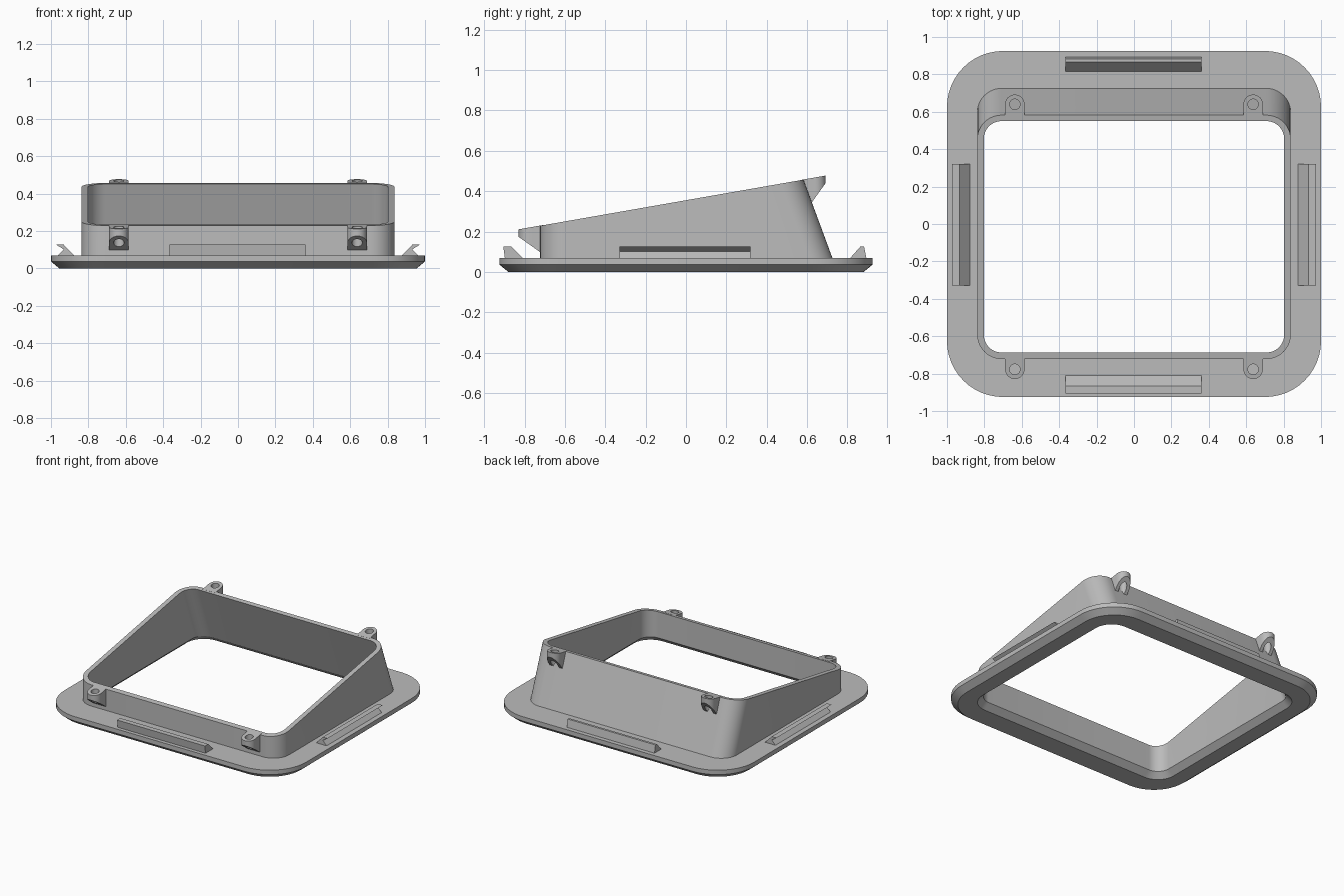
import bpy, bmesh, math
from mathutils import Vector

cube = bpy.data.objects.get("Cube")
if cube:
    bpy.data.objects.remove(cube, do_unlink=True)

GREY = bpy.data.materials.new("mid grey plastic")
GREY.use_nodes = True
COLOUR = (0.5, 0.5, 0.5, 1)
GREY.diffuse_color = COLOUR
GREY.node_tree.nodes["Principled BSDF"].inputs["Base Color"].default_value = COLOUR

DECK = 0.07          # top of the flange
STEPS = 12           # segments per rounded corner


def slope(y):
    """Height of the tilted top plane."""
    return 0.21 + 0.175 * (y + 0.83)


def loft(name, rings, closed):
    """Skin equal-length rings; join last to first, or cap both ends."""
    bm = bmesh.new()
    loops = [[bm.verts.new(p) for p in ring] for ring in rings]
    pairs = list(zip(loops, loops[1:]))
    if closed:
        pairs.append((loops[-1], loops[0]))
    else:
        bm.faces.new(loops[0])
        bm.faces.new(loops[-1])
    for a, b in pairs:
        for i in range(len(a)):
            j = (i + 1) % len(a)
            bm.faces.new((a[i], a[j], b[j], b[i]))
    bmesh.ops.recalc_face_normals(bm, faces=bm.faces)
    mesh = bpy.data.meshes.new(name)
    bm.to_mesh(mesh)
    bm.free()
    mesh.materials.append(GREY)
    obj = bpy.data.objects.new(name, mesh)
    bpy.context.collection.objects.link(obj)
    bpy.ops.object.select_all(action='DESELECT')
    obj.select_set(True)
    bpy.context.view_layer.objects.active = obj
    bpy.ops.object.shade_smooth_by_angle(angle=math.radians(25))
    return obj


def rounded(half_x, front, back, radius, z):
    """Rounded rectangle; z is a number or a function of y."""
    points = []
    for k, (sx, y) in enumerate(((1, back), (-1, back), (-1, front), (1, front))):
        cx = sx * (half_x - radius)
        cy = y - radius if y == back else y + radius
        for i in range(STEPS + 1):
            t = math.pi / 2 * (k + i / STEPS)
            py = cy + radius * math.sin(t)
            points.append(Vector((cx + radius * math.cos(t), py, z(py) if callable(z) else z)))
    return points


# Flange and sloping collar with a leaning back wall
loft("flange_and_collar", [
    rounded(0.845, -0.73, 0.745, 0.14, 0),
    rounded(0.955, -0.88, 0.88, 0.255, 0),
    rounded(1, -0.925, 0.925, 0.3, 0.037),
    rounded(1, -0.925, 0.925, 0.3, DECK),
    rounded(0.838, -0.722, 0.725, 0.13, DECK),
    rounded(0.838, -0.722, 0.582, 0.13, slope),
    rounded(0.803, -0.687, 0.55, 0.095, slope),
    rounded(0.803, -0.687, 0.702, 0.095, 0.04),
], closed=True)


def lug(name, x, y, out, reach_top, reach_low, floor):
    """Round-ended screw lug with a through hole and a slanted underside."""
    def outline(radius, reach, z):
        ring = []
        for i in range(32):
            t = math.tau * i / 32
            c, s = math.cos(t), math.sin(t)
            if reach and s < 0:
                k = 1 / max(abs(c), abs(s))
                px, py = radius * c * k, reach * s * k
            else:
                px, py = radius * c, radius * s
            py = y + out * py
            ring.append(Vector((x + px, py, z(py))))
        return ring

    def top(v):
        return slope(v) + 0.001
    loft(name, [outline(0.052, reach_low, floor), outline(0.052, reach_top, top),
                outline(0.028, 0, top), outline(0.028, 0, floor)], closed=True)


for side, x in (("left", 0.637), ("right", -0.637)):
    lug("back_lug_" + side, x, 0.64, 1, 0.073, 0.03,
        lambda v: 0.34 + 1.4 * (v - 0.62))
    lug("front_lug_" + side, x, -0.777, -1, 0.072, 0.072,
        lambda v: 0.10 + 0.71 * (-0.725 - v))


def clip(name, profile, start, end, place):
    loft(name, [[Vector(place(u, d, z)) for d, z in profile] for u in (start, end)], closed=False)


# Snap clips standing on the flange
LOW, TIP = DECK - 0.005, 0.127
clip("front_clip", ((0.805, LOW), (0.867, TIP), (0.905, TIP), (0.897, LOW)),
     -0.365, 0.36, lambda u, d, z: (u, -d, z))
clip("back_clip", ((0.81, LOW), (0.865, TIP), (0.882, TIP), (0.894, LOW)),
     -0.365, 0.36, lambda u, d, z: (u, d, z))
HOOK = ((0.873, LOW), (0.932, TIP), (0.972, TIP), (0.932, 0.102), (0.968, LOW))
for side, sign in (("left", 1), ("right", -1)):
    clip("side_clip_" + side, HOOK, -0.33, 0.32, lambda u, d, z: (sign * d, u, z))
